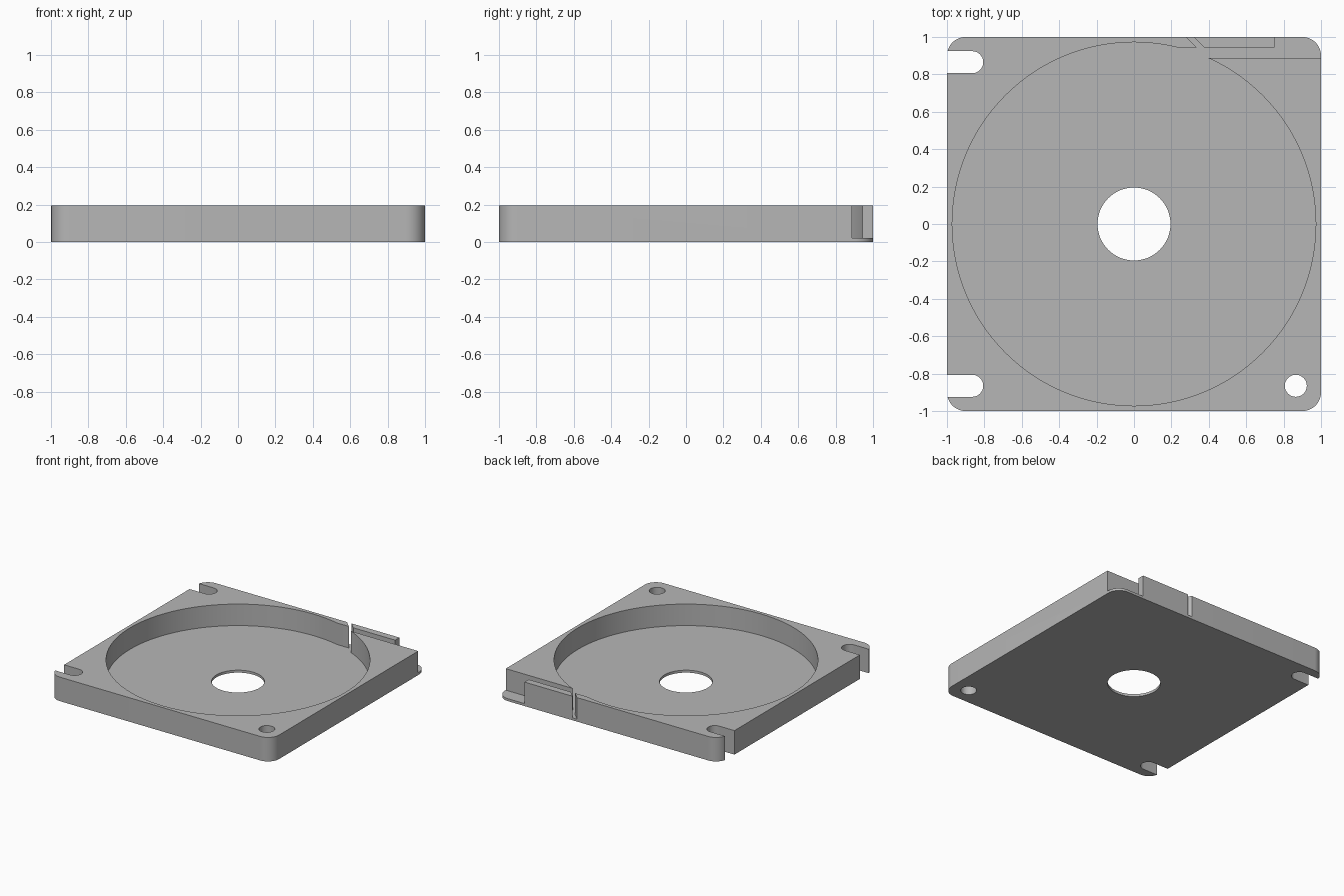
import bpy, bmesh
from math import sin, cos, pi

if "Cube" in bpy.data.objects:
    bpy.data.objects.remove(bpy.data.objects["Cube"], do_unlink=True)

HEIGHT, FLOOR, HOLE = 0.195, 0.02, 0.865

grey = bpy.data.materials.new("plain grey")
grey.use_nodes = True
colour = (0.47, 0.47, 0.47, 1)
grey.diffuse_color = colour
grey.node_tree.nodes["Principled BSDF"].inputs["Base Color"].default_value = colour


def arc(x, y, r, start, sweep, steps):
    """Points along an arc, angles in half turns."""
    return [(x + r * cos(pi * (start + sweep * i / steps)),
             y + r * sin(pi * (start + sweep * i / steps))) for i in range(steps + 1)]


def circle(x, y, r, steps):
    return arc(x, y, r, 0, 2, steps)[:-1]


def prism(name, outline, bottom, top):
    """Extrude a counter-clockwise outline into a solid."""
    bm = bmesh.new()
    face = bm.faces.new([bm.verts.new((x, y, bottom)) for x, y in outline])
    new = bmesh.ops.extrude_face_region(bm, geom=[face])["geom"]
    verts = [v for v in new if isinstance(v, bmesh.types.BMVert)]
    bmesh.ops.translate(bm, verts=verts, vec=(0, 0, top - bottom))
    bmesh.ops.recalc_face_normals(bm, faces=bm.faces)
    mesh = bpy.data.meshes.new(name)
    bm.to_mesh(mesh)
    bm.free()
    mesh.materials.append(grey)
    obj = bpy.data.objects.new(name, mesh)
    bpy.context.collection.objects.link(obj)
    return obj


# Square housing with rounded corners
outline = []
for i, (sx, sy) in enumerate([(1, 1), (-1, 1), (-1, -1), (1, -1)]):
    outline += arc(sx * 0.9, sy * 0.9, 0.1, i / 2, 0.5, 12)
housing = prism("housing", outline, 0, HEIGHT)
bpy.context.view_layer.objects.active = housing
housing.select_set(True)


def cut(name, points, bottom=-0.1):
    cutter = prism(name, points, bottom, HEIGHT + 0.1)
    cutter.hide_render = True
    mod = housing.modifiers.new(name, 'BOOLEAN')
    mod.operation = 'DIFFERENCE'
    mod.solver = 'EXACT'
    mod.object = cutter
    bpy.ops.object.modifier_apply(modifier=name)
    bpy.data.objects.remove(cutter, do_unlink=True)


# Round pocket, outlet channel and slanted slit, all down to the floor
cut("pocket", circle(0, 0, 0.972, 128), FLOOR)
cut("channel", [(0.2, 0.887), (1.1, 0.887), (1.1, 1.1),
                (0.752, 1.1), (0.752, 0.945), (0.2, 0.945)], FLOOR)
cut("slit", [(0.355, 0.925), (0.395, 0.925), (0.3, 1.02), (0.26, 1.02)], FLOOR)

# Through holes: centre opening, screw hole and two open screw slots
cut("centre_opening", circle(0, 0, 0.195, 64), -0.1)
cut("screw_hole", circle(HOLE, -HOLE, 0.059, 32))
for name, side in (("back_slot", 1), ("front_slot", -1)):
    end = arc(-HOLE, side * HOLE, 0.059, -0.5, 1, 16)
    cut(name, end + [(-1.1, end[-1][1]), (-1.1, end[0][1])])

bpy.ops.object.shade_smooth_by_angle()
